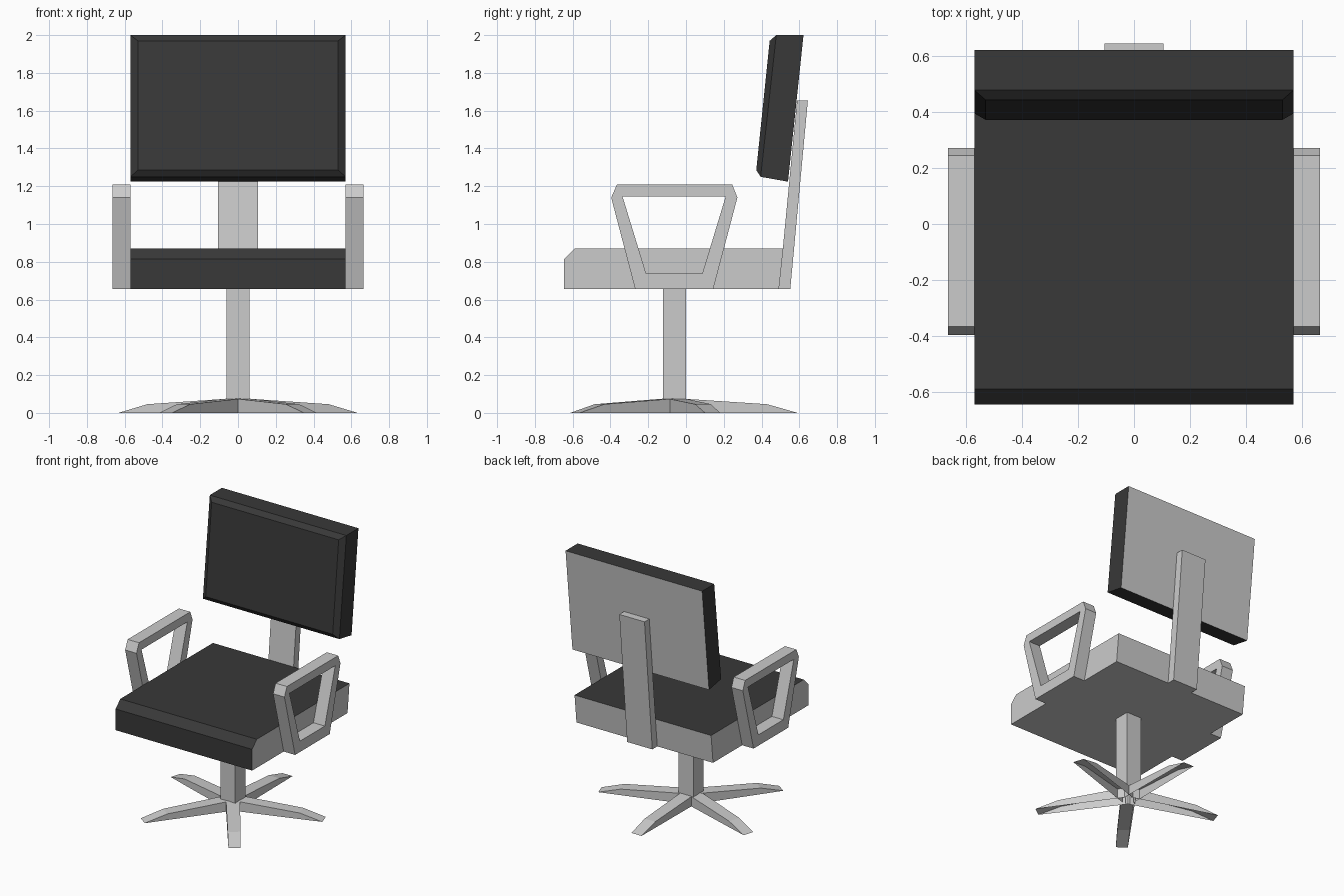
import bpy
from math import sin, cos, radians

if "Cube" in bpy.data.objects:
    bpy.data.objects.remove(bpy.data.objects["Cube"])

black = bpy.data.materials.new("black_upholstery")
black.diffuse_color = (0.04, 0.04, 0.04, 1)
black.use_nodes = True
black.node_tree.nodes["Principled BSDF"].inputs["Base Color"].default_value = black.diffuse_color


def make(name, verts, faces, black_faces=()):
    me = bpy.data.meshes.new(name)
    me.from_pydata(verts, [], faces)
    if black_faces:
        me.materials.append(None)
        me.materials.append(black)
        for i in black_faces:
            me.polygons[i].material_index = 1
    ob = bpy.data.objects.new(name, me)
    bpy.context.collection.objects.link(ob)
    return ob


def prism(name, profile, x0, x1, black_faces=()):
    """Extrude a clockwise (y, z) profile along x; face i is the edge i -> i+1."""
    n = len(profile)
    verts = [(x, y, z) for x in (x0, x1) for y, z in profile]
    faces = [(i, (i + 1) % n, (i + 1) % n + n, i + n) for i in range(n)]
    faces += [tuple(range(n))[::-1], tuple(range(n, 2 * n))]
    faces = [f[::-1] for f in faces]
    return make(name, verts, faces, black_faces)


# Seat: black front, chamfer and top, grey elsewhere
prism("seat", [(-0.645, 0.655), (-0.645, 0.815), (-0.59, 0.87),
               (0.515, 0.87), (0.492, 0.655)], -0.57, 0.57, (0, 1, 2))

# Back post
prism("back_post", [(0.492, 0.655), (0.588, 1.653), (0.645, 1.653), (0.552, 0.655)],
      -0.105, 0.105)

# Column
prism("column", [(-0.122, 0.07), (-0.122, 0.655), (0.0, 0.655), (0.0, 0.07)],
      -0.062, 0.062)

# Backrest: three rectangular loops from the back panel to the inset front
loops = [(0.57, 0.54, 1.224, 0.622, 2.0),
         (0.57, 0.395, 1.25, 0.478, 2.0),
         (0.53, 0.372, 1.285, 0.443, 1.97)]
verts = []
for hx, yb, zb, yt, zt in loops:
    verts += [(-hx, yb, zb), (hx, yb, zb), (hx, yt, zt), (-hx, yt, zt)]
faces = [(3, 2, 1, 0)[::1], (8, 9, 10, 11)]
faces[0] = (0, 3, 2, 1)
for k in (0, 4):
    faces += [(k + i, k + (i + 1) % 4, k + 4 + (i + 1) % 4, k + 4 + i) for i in range(4)]
make("backrest", verts, faces, range(1, len(faces)))

# Armrest: hexagonal outline around a four-sided opening, mirrored
outer = [(-0.269, 0.655), (-0.396, 1.14), (-0.366, 1.208),
         (0.245, 1.208), (0.272, 1.14), (0.144, 0.655)]
inner = [(-0.211, 0.737), (-0.336, 1.145), (0.21, 1.145), (0.086, 0.737)]
link = [6, 7, 7, 8, 8, 9]
verts = [(x, y, z) for x in (0.57, 0.665) for y, z in outer + inner]
faces = []
for i in range(6):
    j = (i + 1) % 6
    side = list(dict.fromkeys((i, j, link[j], link[i])))
    faces.append(side)
    faces.append([v + 10 for v in side[::-1]])
    faces.append((j, i, i + 10, j + 10))
for i in range(4):
    a, b = 6 + i, 6 + (i + 1) % 4
    faces.append((a, b, b + 10, a + 10))
arm = make("armrests", verts, [tuple(f) for f in faces])
arm.modifiers.new("mirror", 'MIRROR').use_mirror_merge = False

# Star base: five legs, hollow underneath
stations = [(0.0, 0.048, 0.078), (0.49, 0.044, 0.046), (0.652, 0.042, 0.0)]
for k in range(5):
    a = radians(90 + 72 * k)
    pts = [(r, s * w, z) for r, w, h in stations for s, z in ((-1, h), (1, h))]
    pts += [(r, s * w, 0) for r, w, h in stations[:2] for s in (-1, 1)]
    verts = [(r * cos(a) - t * sin(a), r * sin(a) + t * cos(a) - 0.061, z)
             for r, t, z in pts]
    make(f"base_leg_{k + 1}", verts,
         [(0, 2, 3, 1), (2, 4, 5, 3), (6, 8, 2, 0), (8, 4, 2),
          (1, 3, 9, 7), (3, 5, 9)])
